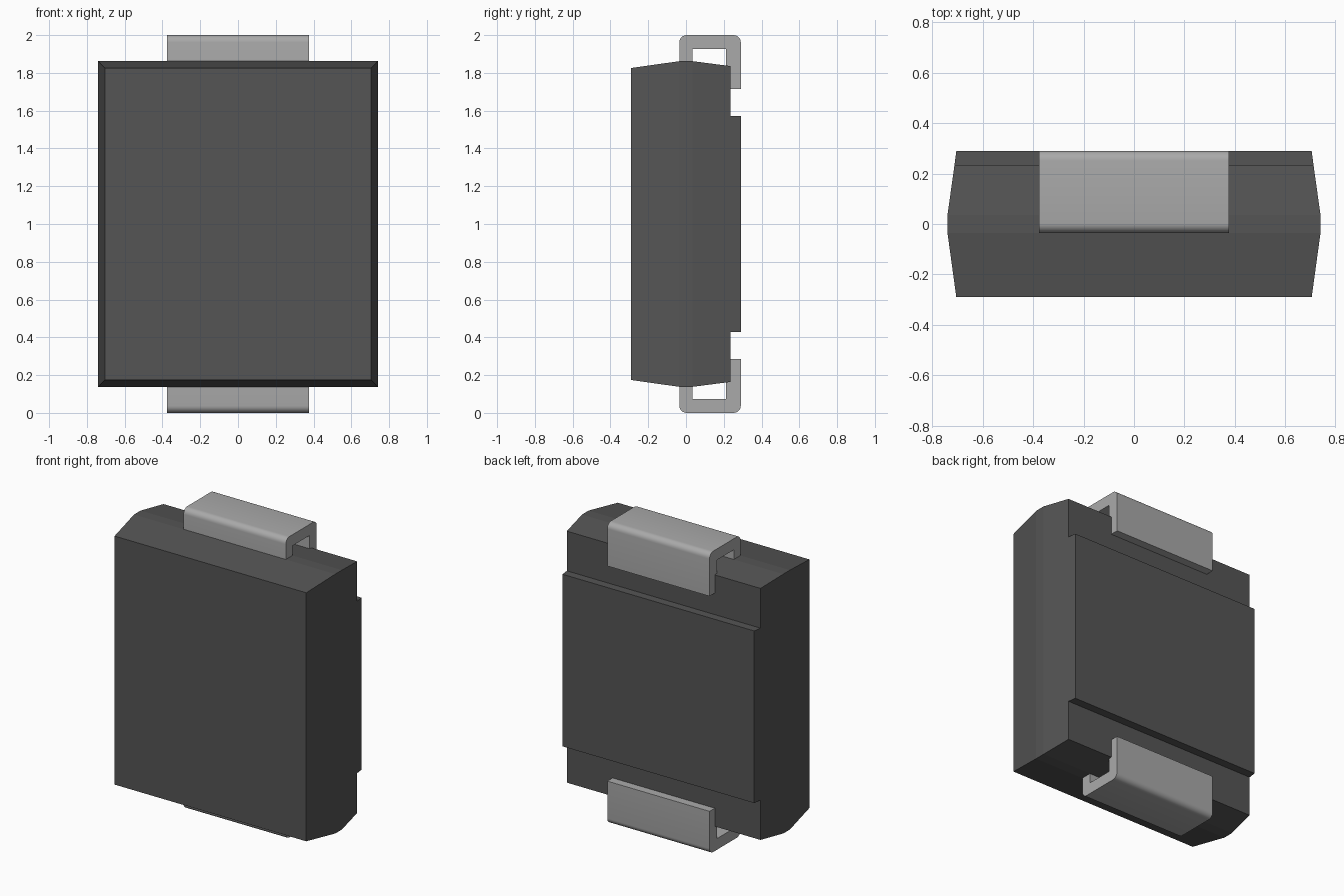
import bpy
import bmesh
from math import radians
from mathutils import Vector

cube = bpy.data.objects.get("Cube")
if cube:
    bpy.data.objects.remove(cube, do_unlink=True)

MID = 1.0  # height of the symmetry plane


def material(name, value):
    mat = bpy.data.materials.new(name)
    mat.use_nodes = True
    colour = (value, value, value, 1)
    mat.diffuse_color = colour
    mat.node_tree.nodes["Principled BSDF"].inputs["Base Color"].default_value = colour
    return mat


def finish(bm, name, mat):
    bmesh.ops.recalc_face_normals(bm, faces=bm.faces)
    mesh = bpy.data.meshes.new(name)
    bm.to_mesh(mesh)
    bm.free()
    mesh.materials.append(mat)
    obj = bpy.data.objects.new(name, mesh)
    bpy.context.collection.objects.link(obj)
    return obj


def ring(bm, y, half_x, half_z):
    corners = [(-1, -1), (1, -1), (1, 1), (-1, 1)]
    return [bm.verts.new((sx * half_x, y, MID + sz * half_z)) for sx, sz in corners]


def build_body(mat):
    # Moulded case: rectangles lofted from front to back
    bm = bmesh.new()
    sections = [(-0.29, 0.705, 0.826), (-0.035, 0.74, 0.862),
                (0.035, 0.74, 0.862), (0.235, 0.712, 0.836)]
    rings = [ring(bm, *s) for s in sections]
    for a, b in zip(rings, rings[1:]):
        for i in range(4):
            j = (i + 1) % 4
            bm.faces.new((a[i], a[j], b[j], b[i]))
    bm.faces.new(rings[0])
    back = bm.faces.new(rings[-1])

    # Raised pad across the middle of the back
    pad_half = 0.572
    for side in (-1, 1):
        geom = [back] + list(back.edges) + list(back.verts)
        bmesh.ops.bisect_plane(bm, geom=geom, plane_no=(0, 0, 1),
                               plane_co=(0, 0, MID + side * pad_half))
        back = min((f for f in bm.faces if f.calc_center_median().y > 0.23),
                   key=lambda f: abs(f.calc_center_median().z - MID))
    pad = bmesh.ops.extrude_face_region(bm, geom=[back])["geom"]
    bmesh.ops.delete(bm, geom=[back], context="FACES_ONLY")
    for v in pad:
        if isinstance(v, bmesh.types.BMVert):
            v.co.y = 0.29
            v.co.x *= 0.99
    return finish(bm, "body", mat)


def build_terminal(name, side, mat):
    # Folded metal strip: hook-shaped side profile extruded across the width
    half_width = 0.376
    profile = [(-0.035, 0.80), (-0.035, 1.0), (0.29, 1.0), (0.29, 0.715),
               (0.213, 0.715), (0.213, 0.926), (0.035, 0.926), (0.035, 0.80)]
    bm = bmesh.new()
    face = bm.faces.new([bm.verts.new((-half_width, y, MID + side * h))
                         for y, h in profile])
    new = bmesh.ops.extrude_face_region(bm, geom=[face])["geom"]
    moved = [v for v in new if isinstance(v, bmesh.types.BMVert)]
    bmesh.ops.translate(bm, verts=moved, vec=Vector((2 * half_width, 0, 0)))

    # Round the two outer bends
    bends = [e for e in bm.edges
             if all(abs(v.co.z - MID) > 0.99 for v in e.verts)
             and abs(e.verts[0].co.x - e.verts[1].co.x) > 0.1]
    bmesh.ops.bevel(bm, geom=bends, offset=0.038, segments=6,
                    profile=0.5, affect="EDGES")
    obj = finish(bm, name, mat)
    bpy.ops.object.select_all(action="DESELECT")
    obj.select_set(True)
    bpy.context.view_layer.objects.active = obj
    bpy.ops.object.shade_smooth_by_angle(angle=radians(30))
    return obj


case_grey = material("dark grey plastic", 0.09)
metal_grey = material("light grey metal", 0.40)

build_body(case_grey)
build_terminal("upper_terminal", 1, metal_grey)
build_terminal("lower_terminal", -1, metal_grey)
